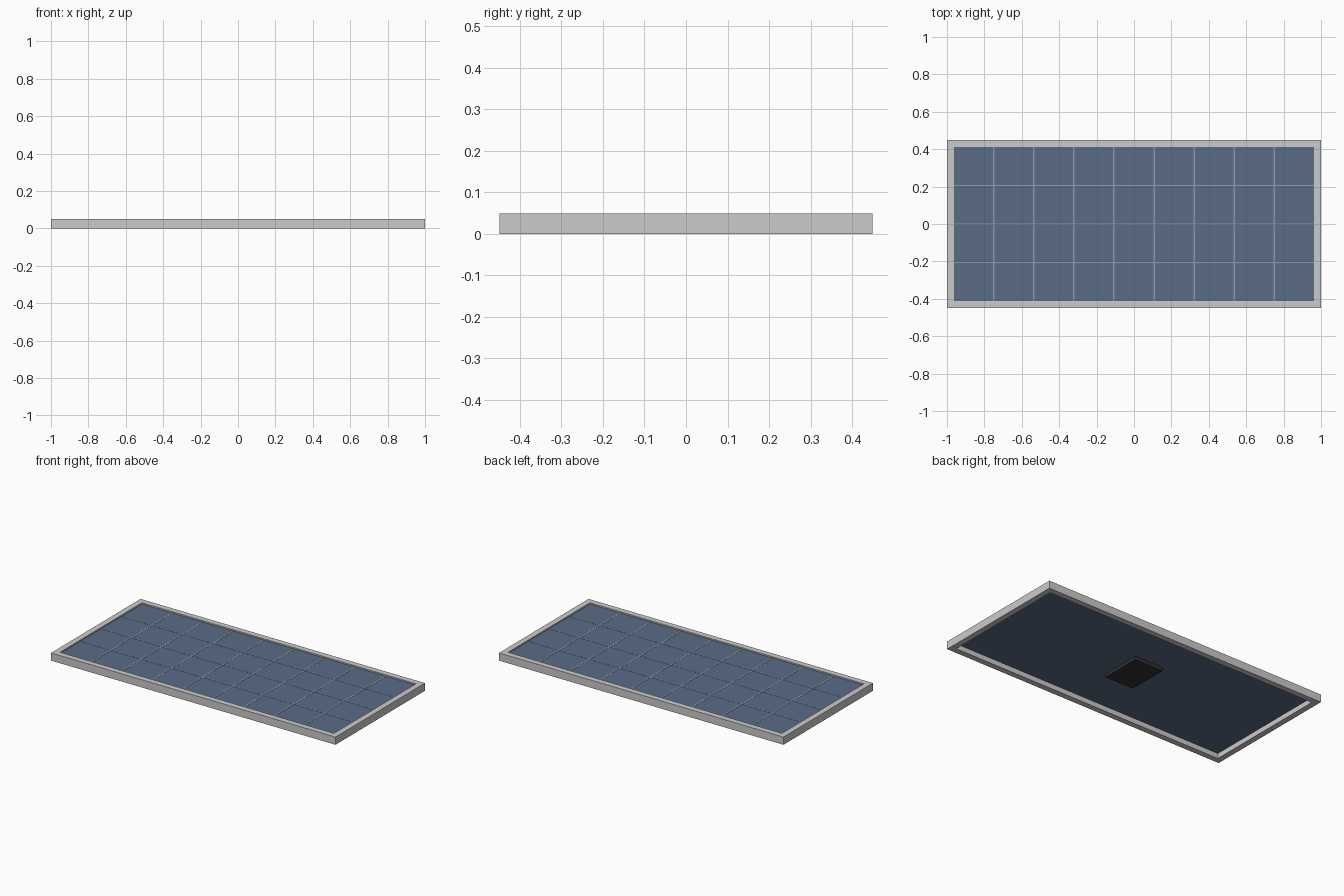
import bpy, bmesh

if "Cube" in bpy.data.objects:
    bpy.data.objects.remove(bpy.data.objects["Cube"])

HX, HY, H = 1.0, 0.449, 0.049      # outer half sizes and height
IX, IY = 0.963, 0.412              # frame opening half sizes
GLASS_Z0, GLASS_Z1 = 0.032, 0.041
COLS, ROWS = 9, 4


def material(name, rgb):
    m = bpy.data.materials.new(name)
    m.diffuse_color = (*rgb, 1)
    m.use_nodes = True
    m.node_tree.nodes["Principled BSDF"].inputs["Base Color"].default_value = m.diffuse_color
    return m


def finish(name, bm, mat=None):
    bmesh.ops.recalc_face_normals(bm, faces=bm.faces)
    me = bpy.data.meshes.new(name)
    bm.to_mesh(me)
    bm.free()
    ob = bpy.data.objects.new(name, me)
    bpy.context.collection.objects.link(ob)
    if mat:
        me.materials.append(mat)
    return ob


def add_box(bm, x0, x1, y0, y1, z0, z1):
    vs = bmesh.ops.create_cube(bm, size=1)["verts"]
    bmesh.ops.scale(bm, vec=(x1 - x0, y1 - y0, z1 - z0), verts=vs)
    bmesh.ops.translate(bm, vec=((x0 + x1) / 2, (y0 + y1) / 2, (z0 + z1) / 2), verts=vs)


blue = material("cell_blue", (0.10, 0.15, 0.24))
line = material("cell_line", (0.28, 0.33, 0.42))
black = material("box_black", (0.03, 0.03, 0.03))

# Frame: rectangular section swept round the four corners
bm = bmesh.new()
rings = []
for sx, sy in ((-1, -1), (1, -1), (1, 1), (-1, 1)):
    rings.append([bm.verts.new((sx * x, sy * y, z))
                  for x, y, z in ((HX, HY, 0), (HX, HY, H), (IX, IY, H), (IX, IY, 0))])
for i in range(4):
    a, b = rings[i], rings[(i + 1) % 4]
    for j in range(4):
        k = (j + 1) % 4
        bm.faces.new((a[j], b[j], b[k], a[k]))
finish("frame", bm)

# Solar sheet set just below the rim
bm = bmesh.new()
add_box(bm, -IX, IX, -IY, IY, GLASS_Z0, GLASS_Z1)
finish("solar_sheet", bm, blue)

# Grid lines between the cells
bm = bmesh.new()
for i in range(1, COLS):
    x = -IX + 2 * IX * i / COLS
    add_box(bm, x - 0.004, x + 0.004, -IY, IY, GLASS_Z1 - 0.001, GLASS_Z1 + 0.001)
for i in range(1, ROWS):
    y = -IY + 2 * IY * i / ROWS
    add_box(bm, -IX, IX, y - 0.003, y + 0.003, GLASS_Z1 - 0.001, GLASS_Z1 + 0.0014)
finish("cell_lines", bm, line)

# Junction box under the sheet
bm = bmesh.new()
add_box(bm, -0.10, 0.10, -0.13, 0.13, 0.010, GLASS_Z0 + 0.001)
finish("junction_box", bm, black)
